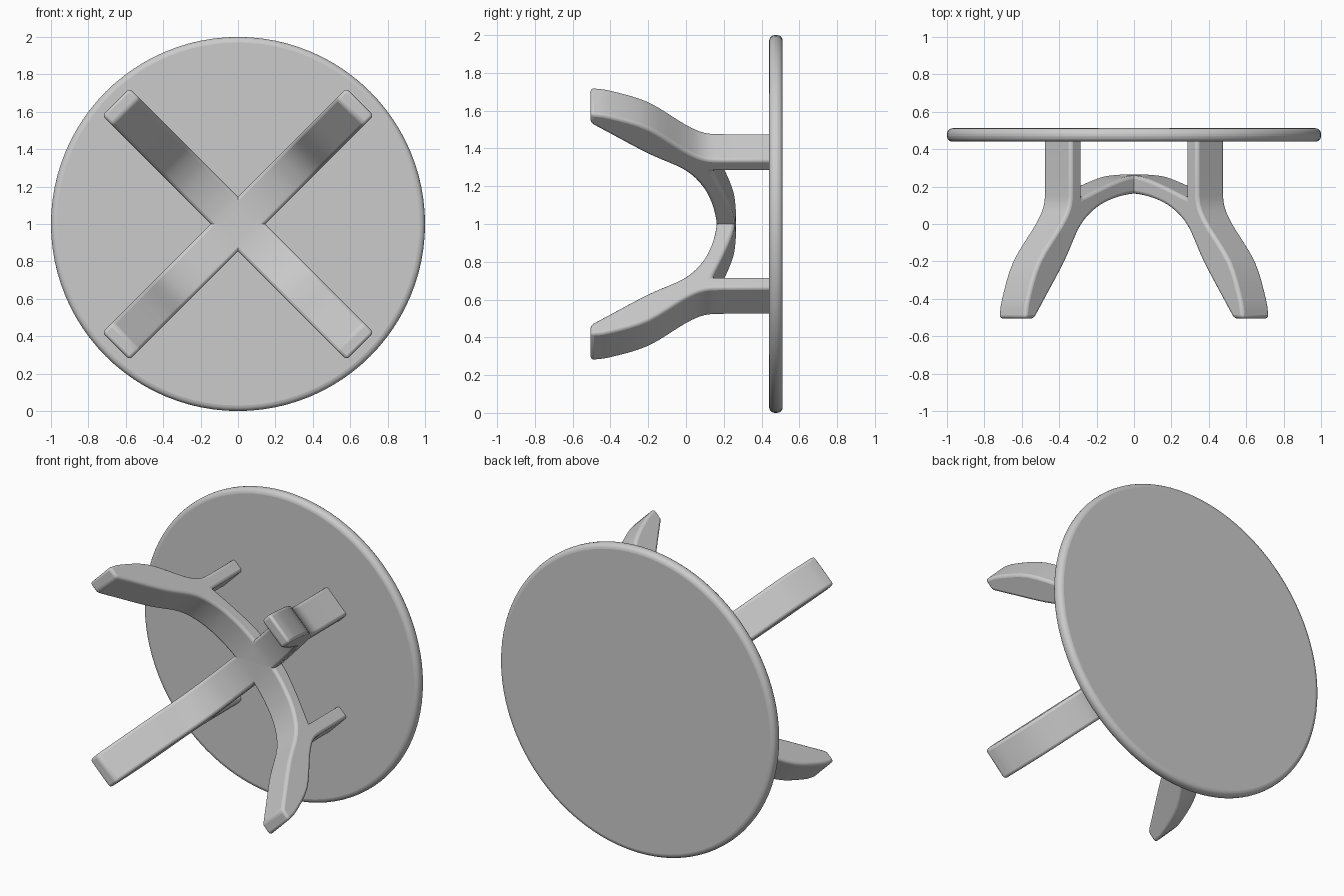
import bpy, bmesh, math
from mathutils import Matrix, Vector

if "Cube" in bpy.data.objects:
    bpy.data.objects.remove(bpy.data.objects["Cube"], do_unlink=True)

grey = bpy.data.materials.new("plain grey")
grey.use_nodes = True
COLOUR = (0.6, 0.6, 0.6, 1)
grey.diffuse_color = COLOUR
grey.node_tree.nodes["Principled BSDF"].inputs["Base Color"].default_value = COLOUR


def make_object(name, bm, bevel, segments):
    """Turn a bmesh into an object with rounded edges."""
    bmesh.ops.recalc_face_normals(bm, faces=bm.faces)
    mesh = bpy.data.meshes.new(name)
    bm.to_mesh(mesh)
    bm.free()
    mesh.materials.append(grey)
    obj = bpy.data.objects.new(name, mesh)
    bpy.context.collection.objects.link(obj)
    mod = obj.modifiers.new("rounded edges", 'BEVEL')
    mod.width = bevel
    mod.segments = segments
    mod.limit_method = 'ANGLE'
    mod.angle_limit = math.radians(45)
    return obj


def smooth_curve(points, steps=4):
    """Catmull-Rom curve through the given points."""
    p = [Vector(q) for q in points]
    p = [2 * p[0] - p[1]] + p + [2 * p[-1] - p[-2]]
    out = []
    for a, b, c, d in zip(p, p[1:], p[2:], p[3:]):
        for i in range(steps):
            t = i / steps
            out.append(0.5 * (2 * b + (c - a) * t + (2 * a - 5 * b + 4 * c - d) * t * t
                              + (3 * b - a - 3 * c + d) * t ** 3))
    return out + [p[-2]]


# Half outline of a leg pair: distance from the middle, depth
underside = [(0, .165), (.12, .16), (.25, .135), (.38, .085), (.50, -.01),
             (.62, -.2), (.77, -.4), (.85, -.505)]
leg_outside = [(.925, -.505), (.905, -.4), (.82, -.2), (.65, 0), (.59, .1), (.58, .2)]
post = [Vector((.58, .47)), Vector((.495, .47))]
arch_top = [(.495, .14), (.40, .175), (.30, .21), (.15, .252), (0, .265)]
half = smooth_curve(underside) + smooth_curve(leg_outside) + post + smooth_curve(arch_top)
outline = half + [Vector((-v.x, v.y)) for v in reversed(half[1:-1])]


def leg_pair(name, angle, half_width=0.103):
    """Two legs, their posts and the arch between them, set on a diagonal."""
    bm = bmesh.new()
    face = bm.faces.new([bm.verts.new((v.x, v.y, -half_width)) for v in outline])
    ext = bmesh.ops.extrude_face_region(bm, geom=[face])
    verts = [g for g in ext["geom"] if isinstance(g, bmesh.types.BMVert)]
    bmesh.ops.translate(bm, verts=verts, vec=(0, 0, 2 * half_width))
    place = Matrix.Translation((0, 0, 1)) @ Matrix.Rotation(math.radians(angle), 4, 'Y')
    bmesh.ops.transform(bm, matrix=place, verts=bm.verts)
    return make_object(name, bm, 0.02, 3)


legs = [leg_pair("leg_pair_rising", -45), leg_pair("leg_pair_falling", 45)]

# Round top, standing on its rim at the back
bm = bmesh.new()
bmesh.ops.create_cone(bm, cap_ends=True, segments=96, radius1=1, radius2=1, depth=0.072)
place = Matrix.Translation((0, 0.476, 1)) @ Matrix.Rotation(math.radians(90), 4, 'X')
bmesh.ops.transform(bm, matrix=place, verts=bm.verts)
top = make_object("round_table_top", bm, 0.03, 4)

# Smooth shading with crisp creases
bpy.ops.object.select_all(action='DESELECT')
for obj in legs + [top]:
    obj.select_set(True)
bpy.context.view_layer.objects.active = top
bpy.ops.object.shade_smooth_by_angle(angle=math.radians(40))
